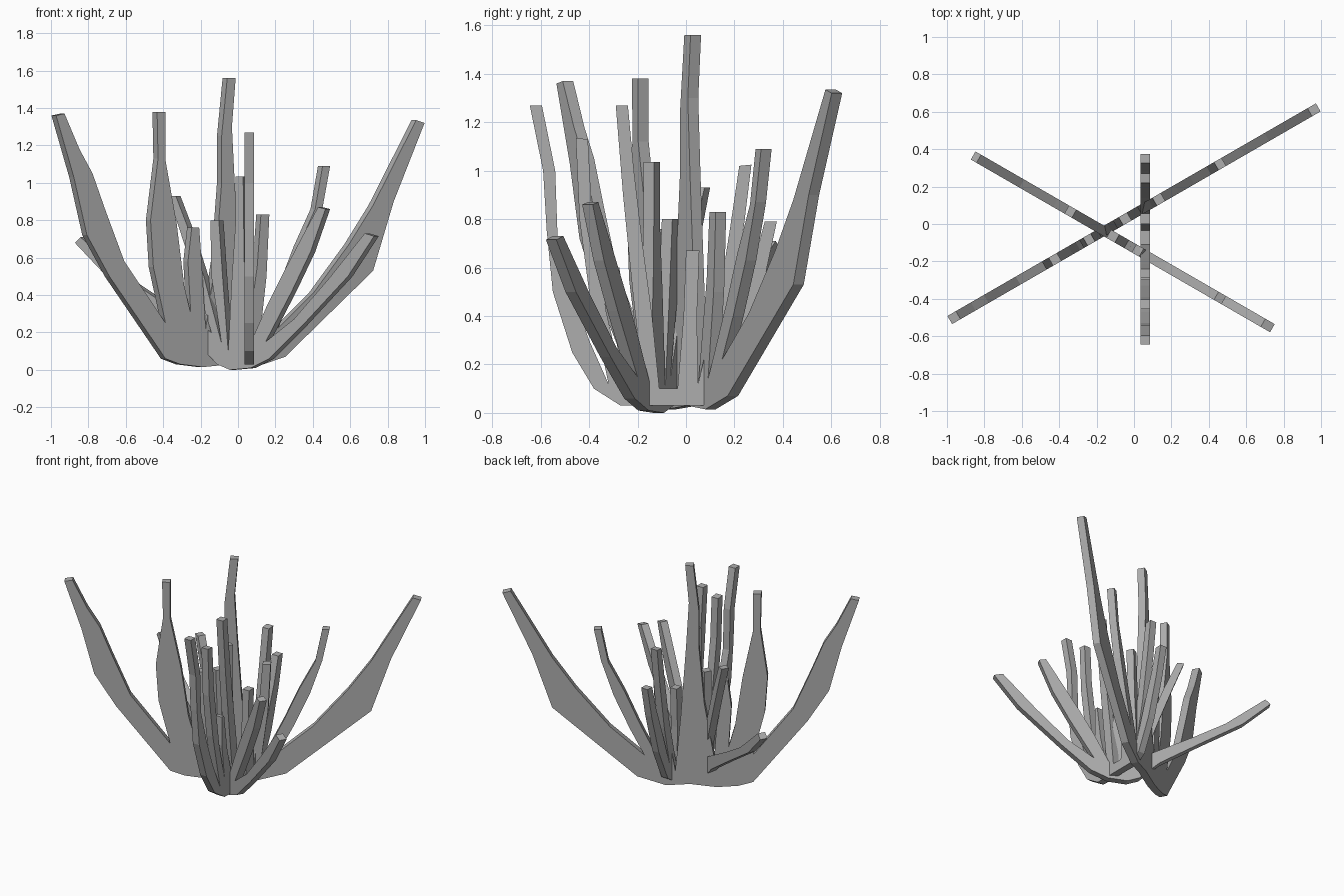
import bpy, bmesh
from mathutils import Vector

grey = bpy.data.materials.new("leaf grey")
grey.diffuse_color = (0.42, 0.42, 0.42, 1)


def fan(name, outline, place, normal, thickness=0.05):
    """Flat fan of leaves: outline (s, z) laid in an upright plane and given thickness."""
    bm = bmesh.new()
    n = Vector(normal).normalized() * thickness / 2
    front = [bm.verts.new(place(s, z) + n) for s, z in outline]
    face = bm.faces.new(front)
    ext = bmesh.ops.extrude_face_region(bm, geom=[face], use_keep_orig=True)
    back = [v for v in ext["geom"] if isinstance(v, bmesh.types.BMVert)]
    bmesh.ops.translate(bm, verts=back, vec=-2 * n)
    bmesh.ops.triangulate(bm, faces=[f for f in bm.faces if len(f.verts) > 4])
    bmesh.ops.recalc_face_normals(bm, faces=bm.faces)
    me = bpy.data.meshes.new(name)
    bm.to_mesh(me)
    bm.free()
    me.materials.append(grey)
    bpy.context.collection.objects.link(bpy.data.objects.new(name, me))


# Each outline runs up and down every leaf, from left to right
# Largest fan, s = x
large = [(-.40, .06), (-.70, .50), (-.82, .72), (-.89, 1.03), (-.985, 1.36),   # far left leaf
         (-.94, 1.37), (-.86, 1.18), (-.79, 1.05), (-.72, .85), (-.62, .58), (-.40, .25),
         (-.465, .55), (-.48, .80), (-.44, 1.13), (-.445, 1.38),               # broad left leaf
         (-.40, 1.38), (-.40, 1.12), (-.34, .78), (-.30, .45), (-.265, .30),
         (-.28, .58), (-.26, .76), (-.22, .76), (-.205, .55), (-.185, .22),    # short leaf
         (-.13, .60), (-.10, 1.0), (-.10, 1.25), (-.07, 1.56),                 # tallest leaf
         (-.025, 1.56), (-.045, 1.3), (-.03, 1.0), (0, .50), (.03, .12),
         (.09, .55), (.11, .83), (.155, .83), (.14, .50), (.10, .14),          # short leaf
         (.23, .45), (.31, .66), (.40, .86), (.44, 1.09),                      # right leaf
         (.48, 1.09), (.44, .87), (.37, .63), (.28, .40), (.20, .22),
         (.39, .41), (.58, .67), (.71, .88), (.94, 1.335),                     # far right leaf
         (.985, 1.32), (.82, .90), (.71, .53), (.24, .07),
         (.08, .015), (-.05, .03), (-.20, .015), (-.32, .03)]
fan("large_leaf_fan", large, lambda s, z: Vector((s, .055 + .577 * s, z)), (.5, -.866, 0))

# Crossing fan, s = x
crossing = [(-.10, .03), (-.22, .16), (-.45, .33), (-.70, .51), (-.86, .68),   # low left leaf
            (-.83, .71), (-.60, .50), (-.42, .38), (-.13, .20),
            (-.22, .50), (-.29, .72), (-.36, .93), (-.32, .93),                # left leaf
            (-.24, .72), (-.17, .50), (-.075, .14),
            (-.13, .50), (-.135, .80), (-.09, .80), (-.07, .50), (-.04, .10),  # middle leaves
            (-.02, .50), (.0, .80), (.0, 1.035), (.04, 1.035), (.045, .60), (.065, .11),
            (.17, .35), (.25, .51), (.36, .72), (.44, .87),                    # right leaf
            (.48, .86), (.40, .63), (.30, .42), (.16, .15),
            (.31, .27), (.50, .49), (.69, .73),                                # low right leaf
            (.74, .715), (.60, .50), (.35, .23), (.18, .06), (.08, .01), (-.03, 0)]
fan("crossing_leaf_fan", crossing, lambda s, z: Vector((s, -.13 - .577 * s, z)), (.5, .866, 0))

# Side fan, s = y
side = [(-.27, .03), (-.38, .10), (-.47, .25), (-.55, .50), (-.575, .75), (-.59, 1.0),
        (-.645, 1.27), (-.595, 1.27), (-.54, 1.0), (-.53, .72), (-.47, .50),   # front leaf
        (-.40, .30), (-.32, .12),
        (-.40, .50), (-.44, .80), (-.455, 1.135), (-.405, 1.13), (-.39, .85),
        (-.33, .42), (-.27, .16), (-.30, .40), (-.30, .60), (-.275, .60),      # small leaf
        (-.24, .35), (-.175, .10),
        (-.22, .50), (-.26, .90), (-.29, 1.27), (-.24, 1.27), (-.215, 1.0),    # tall leaf
        (-.18, .70), (-.14, .40), (-.11, .10),
        (-.035, .10), (-.01, .40), (.0, .67), (.055, .67), (.045, .40), (.05, .12),
        (.14, .50), (.18, .75), (.22, 1.02), (.27, 1.025), (.24, .78),         # back leaves
        (.19, .45), (.13, .17), (.21, .42), (.28, .62), (.325, .79),
        (.375, .79), (.33, .58), (.25, .30), (.15, .08), (.07, .03)]
fan("side_leaf_fan", side, lambda s, z: Vector((.06, s, z)), (1, 0, 0))
